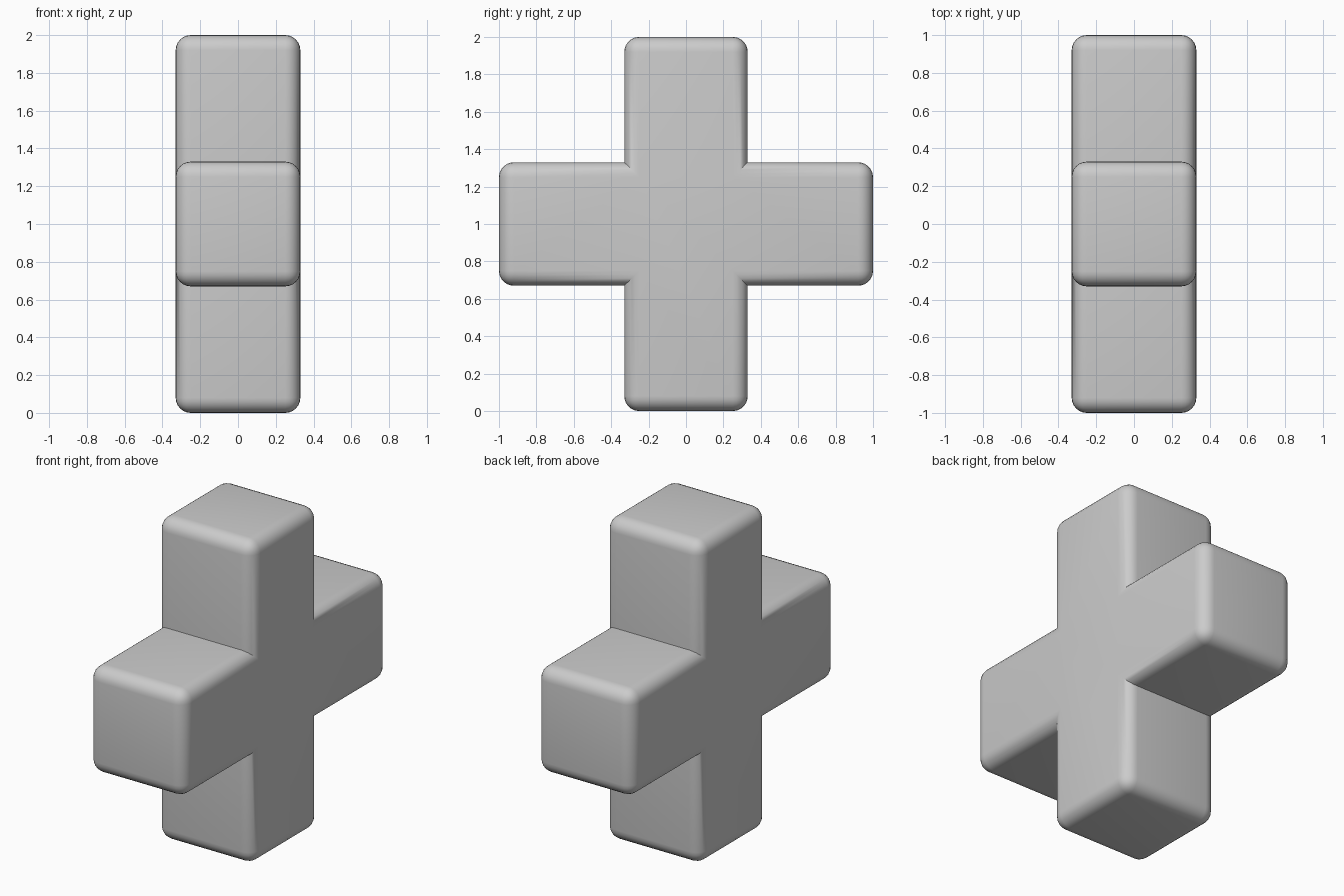
import bpy, bmesh
from mathutils import Vector

if "Cube" in bpy.data.objects:
    bpy.data.objects.remove(bpy.data.objects["Cube"])

H = 0.33       # half width of every arm
REACH = 1.0    # arm length from the centre
RADIUS = 0.08  # edge rounding

# Cross block: a cube with four faces extruded along y and z
bm = bmesh.new()
bmesh.ops.create_cube(bm, size=2 * H)
for face in list(bm.faces):
    n = face.normal.copy()
    if abs(n.x) > 0.5:
        continue
    new = bmesh.ops.extrude_discrete_faces(bm, faces=[face])["faces"][0]
    bmesh.ops.translate(bm, verts=new.verts, vec=n * (REACH - H))
bmesh.ops.remove_doubles(bm, verts=bm.verts, dist=1e-5)
bm.normal_update()
bmesh.ops.dissolve_limit(bm, angle_limit=0.01, verts=bm.verts, edges=bm.edges)
bmesh.ops.recalc_face_normals(bm, faces=bm.faces)

# Round the outer edges, leaving the four inner corners sharp
outer = [e for e in bm.edges if e.is_manifold and e.is_convex and e.calc_face_angle() > 0.5]
bmesh.ops.bevel(bm, geom=outer, offset=RADIUS, offset_type='OFFSET',
                segments=6, profile=0.5, affect='EDGES', clamp_overlap=True)
bmesh.ops.translate(bm, verts=bm.verts, vec=Vector((0, 0, REACH)))

mesh = bpy.data.meshes.new("cross_block")
bm.to_mesh(mesh)
bm.free()
cross = bpy.data.objects.new("cross_block", mesh)
bpy.context.collection.objects.link(cross)

bpy.context.view_layer.objects.active = cross
cross.select_set(True)
bpy.ops.object.shade_smooth_by_angle(angle=0.6)
